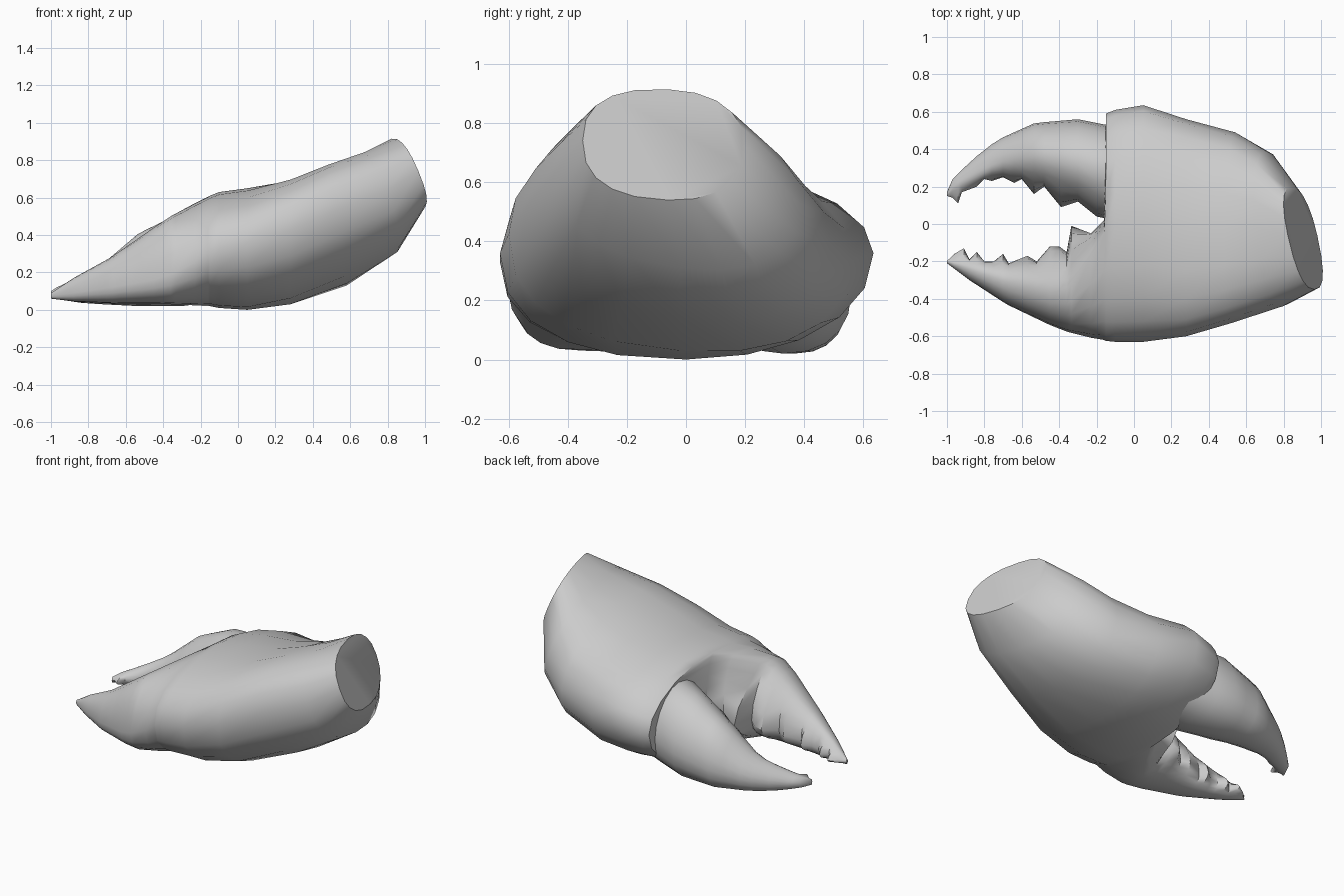
import bpy, bmesh, math

if "Cube" in bpy.data.objects:
    bpy.data.objects.remove(bpy.data.objects["Cube"], do_unlink=True)

shell = bpy.data.materials.new("shell_grey")
shell.use_nodes = True
shell.diffuse_color = (0.6, 0.6, 0.6, 1)
shell.node_tree.nodes["Principled BSDF"].inputs["Base Color"].default_value = (0.6, 0.6, 0.6, 1)

SEGMENTS = 20
# Corner roundness: inner top, outer top, inner bottom, outer bottom
PALM = (1.02, 0.9, 0.95, 0.85)
WRIST = (0.88, 0.8, 0.9, 0.8)
FIXED = (1.0, 0.9, 0.85, 0.85)
MOVING = (0.95, 1.08, 0.85, 0.88)


def power(value, exponent):
    return math.copysign(abs(value) ** exponent, value)


def ring(x, outer, mid, inner, low, waist, high, corners, tooth=0, lean=0, roll=0, skew=0):
    """Rounded cross-section across x; tooth pushes only the inner ridge."""
    points = []
    for i in range(SEGMENTS):
        a = 2 * math.pi * i / SEGMENTS
        c, s = math.cos(a), math.sin(a)
        k = corners[(0 if s > 0 else 2) + (0 if c > 0 else 1)]
        side, rise = power(c, k), power(s, k)
        y = mid + (inner - mid) * max(side, 0) + (outer - mid) * max(-side, 0)
        y += tooth * max(c, 0) ** 5
        z = waist + rise * ((high - waist) if s > 0 else (waist - low))
        z -= roll * (y - mid)
        points.append((x + lean * (z - waist) + skew * (y - mid), y, z))
    return points


def finger_rings(keys, ridge, corners):
    """Blend the key sections at every ridge station and add the teeth."""
    rings = []
    for x, edge in ridge:
        for a, b in zip(keys, keys[1:]):
            if a[0] >= x >= b[0]:
                t = (a[0] - x) / (a[0] - b[0])
                section = [p + (q - p) * t for p, q in zip(a, b)]
                rings.append(ring(*section, corners, tooth=edge - section[3]))
                break
    return rings


def loft(name, rings):
    bm = bmesh.new()
    loops = [[bm.verts.new(p) for p in r] for r in rings]
    for a, b in zip(loops, loops[1:]):
        for i in range(SEGMENTS):
            j = (i + 1) % SEGMENTS
            bm.faces.new((a[i], a[j], b[j], b[i]))
    bm.faces.new(loops[0])
    bm.faces.new(loops[-1])
    bmesh.ops.recalc_face_normals(bm, faces=bm.faces)
    mesh = bpy.data.meshes.new(name)
    bm.to_mesh(mesh)
    bm.free()
    mesh.materials.append(shell)
    obj = bpy.data.objects.new(name, mesh)
    bpy.context.collection.objects.link(obj)
    bpy.ops.object.select_all(action="DESELECT")
    obj.select_set(True)
    bpy.context.view_layer.objects.active = obj
    bpy.ops.object.shade_smooth_by_angle(angle=math.radians(40))
    return obj


# Palm: from the slanted wrist cut forward to the finger socket
palm = [
    ring(0.90, -0.35, -0.06, 0.20, 0.54, 0.73, 0.915, WRIST, lean=-0.42, roll=0.04, skew=-0.24),
    ring(0.75, -0.44, -0.02, 0.39, 0.31, 0.58, 0.83, WRIST, lean=-0.38, roll=0.14, skew=-0.16),
    ring(0.53, -0.53, -0.02, 0.49, 0.14, 0.46, 0.76, WRIST, lean=-0.15, roll=0.14),
    ring(0.28, -0.60, -0.02, 0.56, 0.03, 0.38, 0.69, WRIST, roll=0.08),
    ring(0.05, -0.63, 0.0, 0.635, 0.0, 0.36, 0.65, PALM),
    ring(-0.10, -0.63, -0.02, 0.61, 0.01, 0.33, 0.63, PALM),
    ring(-0.15, -0.625, -0.04, 0.59, 0.02, 0.32, 0.61, PALM),
]

# Fixed finger: continues the front side of the palm
fixed_keys = [
    (-0.16, -0.62, -0.05, 0.02, 0.02, 0.31, 0.605),
    (-0.25, -0.605, -0.20, -0.07, 0.025, 0.24, 0.56),
    (-0.36, -0.575, -0.35, -0.19, 0.03, 0.19, 0.50),
    (-0.45, -0.54, -0.36, -0.19, 0.035, 0.16, 0.44),
    (-0.68, -0.43, -0.31, -0.21, 0.035, 0.12, 0.28),
    (-0.88, -0.30, -0.24, -0.19, 0.045, 0.09, 0.17),
    (-1.0, -0.21, -0.20, -0.19, 0.06, 0.075, 0.09),
]
fixed_ridge = [
    (-0.16, 0.02), (-0.23, -0.05), (-0.335, -0.01), (-0.36, -0.15), (-0.40, -0.12),
    (-0.45, -0.12), (-0.52, -0.20), (-0.57, -0.17), (-0.67, -0.21), (-0.70, -0.16),
    (-0.75, -0.20), (-0.80, -0.20), (-0.84, -0.15), (-0.88, -0.19), (-0.91, -0.13),
    (-0.96, -0.16), (-1.0, -0.20),
]
loft("palm_and_fixed_finger", palm + finger_rings(fixed_keys, fixed_ridge, FIXED))

# Movable finger: set into the socket, hooked at the tip
moving_keys = [
    (-0.05, 0.50, 0.28, 0.05, 0.06, 0.28, 0.53),
    (-0.15, 0.53, 0.29, 0.05, 0.04, 0.27, 0.545),
    (-0.30, 0.56, 0.33, 0.14, 0.02, 0.23, 0.52),
    (-0.53, 0.54, 0.37, 0.22, 0.02, 0.18, 0.41),
    (-0.73, 0.45, 0.33, 0.26, 0.03, 0.13, 0.24),
    (-0.87, 0.34, 0.26, 0.20, 0.04, 0.10, 0.165),
    (-0.97, 0.24, 0.20, 0.16, 0.06, 0.09, 0.12),
    (-1.0, 0.17, 0.16, 0.15, 0.065, 0.08, 0.10),
]
moving_ridge = [
    (-0.05, 0.05), (-0.15, 0.03), (-0.20, 0.04), (-0.30, 0.12), (-0.39, 0.09),
    (-0.48, 0.20), (-0.535, 0.16), (-0.60, 0.24), (-0.64, 0.22), (-0.70, 0.25),
    (-0.76, 0.23), (-0.80, 0.24), (-0.84, 0.20), (-0.92, 0.17), (-0.94, 0.11),
    (-0.97, 0.14), (-1.0, 0.15),
]
loft("movable_finger", finger_rings(moving_keys, moving_ridge, MOVING))
